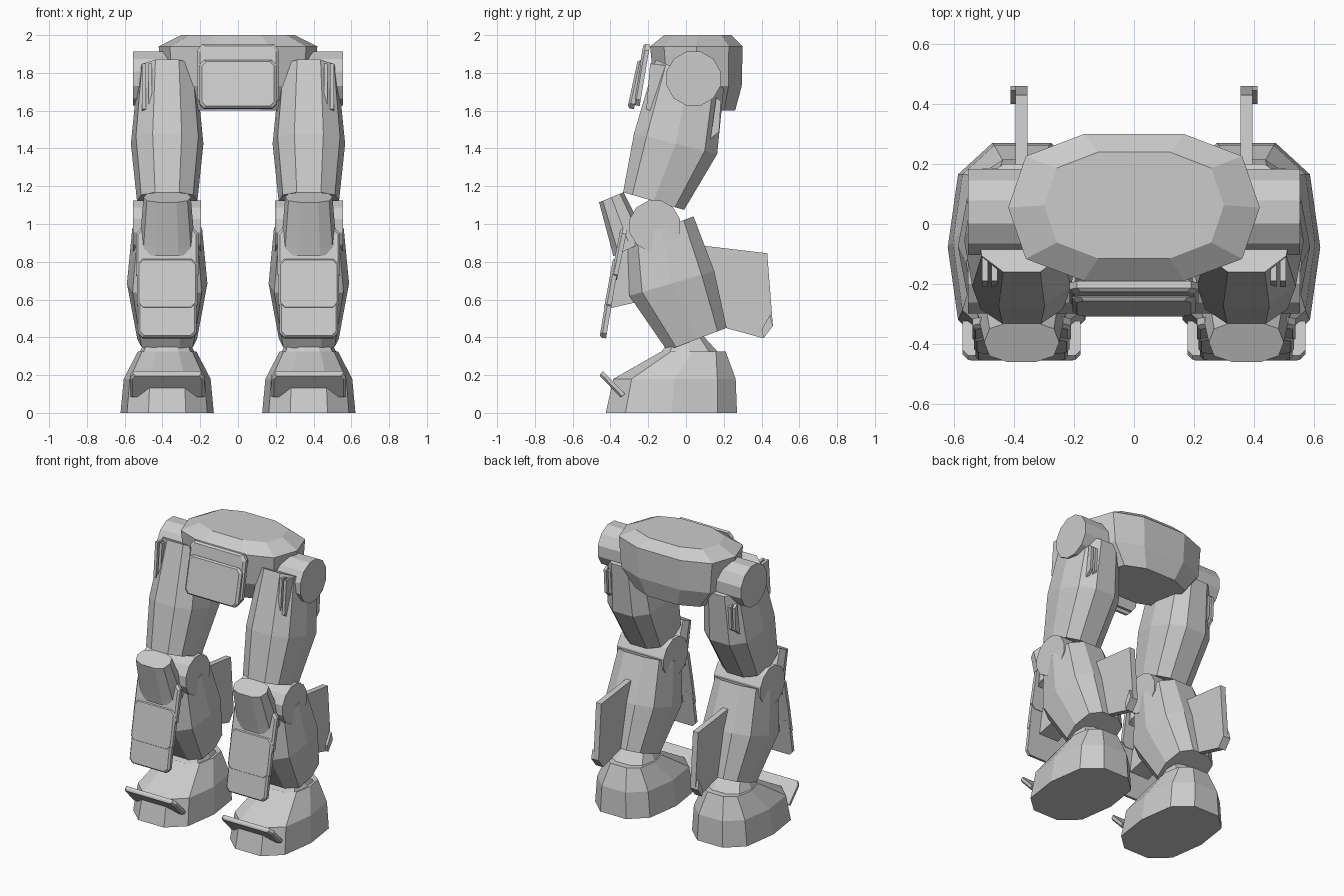
import bpy, bmesh, math
from mathutils import Vector

if "Cube" in bpy.data.objects:
    bpy.data.objects.remove(bpy.data.objects["Cube"])

LEG = 0.375  # leg centre line in x
HALF = [(0.4, -1), (0.86, -0.7), (1, 0), (0.86, 0.7), (0.4, 1)]
OUTLINE = HALF + [(-u, v) for u, v in reversed(HALF)]


def skin(name, rings, mirror=True):
    """Join matching point rings into a closed flat-shaded mesh."""
    bm = bmesh.new()
    vs = [[bm.verts.new(p) for p in r] for r in rings]
    n = len(vs[0])
    for a, b in zip(vs, vs[1:]):
        for i in range(n):
            j = (i + 1) % n
            bm.faces.new((a[i], a[j], b[j], b[i]))
    bm.faces.new(vs[0])
    bm.faces.new(vs[-1])
    bmesh.ops.recalc_face_normals(bm, faces=bm.faces)
    me = bpy.data.meshes.new(name)
    bm.to_mesh(me)
    bm.free()
    ob = bpy.data.objects.new(name, me)
    bpy.context.collection.objects.link(ob)
    if mirror:
        ob.modifiers.new("Mirror", "MIRROR")
    return ob


def loft(name, cx, sections, mirror=True):
    """Ten-sided body; section = half width, front (y,z), back (y,z)."""
    rings = []
    for w, f, b in sections:
        f, b = Vector((cx, *f)), Vector((cx, *b))
        c, h = (f + b) / 2, (b - f) / 2
        rings.append([c + h * v + Vector((w * u, 0, 0)) for u, v in OUTLINE])
    return skin(name, rings, mirror)


def prism(name, profile, x0, x1):
    """Side profile (y,z) extruded in x."""
    return skin(name, [[(x, y, z) for y, z in profile] for x in (x0, x1)])


def disc(name, y, z, r, x0, x1):
    pts = [(y + r * math.cos(math.tau * (i + .5) / 12),
            z + r * math.sin(math.tau * (i + .5) / 12)) for i in range(12)]
    return prism(name, pts, x0, x1)


def slab(name, outline, cx, top, bottom, t, mirror=True):
    """Tilted plate with chamfered front rim; outline = (x, fraction down)."""
    a, b = Vector((cx, *top)), Vector((cx, *bottom))
    d = b - a
    n = Vector((0, d.z, -d.y)).normalized()
    if n.y > 0:
        n = -n
    rings = []
    for depth, s in ((-t, 1), (-t * .35, 1), (0, .93)):
        rings.append([a + d * (.5 + (k - .5) * s) + n * depth + Vector((x * s, 0, 0))
                      for x, k in outline])
    return skin(name, rings, mirror)


def rounded(w, c=0.025, k=0.1):
    return [(-w + c, 0), (w - c, 0), (w, k), (w, 1 - k), (w - c, 1),
            (-w + c, 1), (-w, 1 - k), (-w, k)]


# Pelvis and front skirt
loft("pelvis", 0, [
    (0.29, (-0.12, 1.60), (0.26, 1.60)),
    (0.40, (-0.17, 1.73), (0.295, 1.73)),
    (0.42, (-0.19, 1.94), (0.30, 1.94)),
    (0.30, (-0.115, 2.0), (0.24, 2.0))], False)
slab("skirt_plate_upper", rounded(.215), 0, (-.225, 1.955), (-.28, 1.63), .035, False)
slab("skirt_plate_lower", rounded(.205), 0, (-.255, 1.87), (-.31, 1.615), .035, False)

# Hips and thighs
disc("hip_joint", 0.04, 1.77, 0.148, 0.30, 0.555)
loft("thigh", LEG, [
    (0.155, (-0.16, 1.87), (0.20, 1.72)),
    (0.192, (-0.275, 1.48), (0.165, 1.37)),
    (0.16, (-0.333, 1.168), (-0.01, 1.075))])
for i, x in enumerate((0.455, 0.488)):
    prism(f"thigh_front_fin_{i}", [(-.19, 1.85), (-.11, 1.84), (-.16, 1.58), (-.21, 1.61)], x, x + .02)
    prism(f"thigh_back_fin_{i}", [(.16, 1.67), (.185, 1.65), (.175, 1.49), (.13, 1.45)], x, x + .02)

# Knees
disc("knee_joint", -0.165, 0.99, 0.138, 0.195, 0.555)
loft("knee_guard", LEG, [
    (0.15, (-0.385, 0.83), (-0.21, 0.91)),
    (0.145, (-0.395, 0.87), (-0.22, 0.95)),
    (0.125, (-0.46, 1.115), (-0.33, 1.168))])

# Shins with layered front plates
loft("shin", LEG, [
    (0.158, (-0.10, 0.33), (0.215, 0.45)),
    (0.213, (-0.30, 0.62), (0.15, 0.75)),
    (0.185, (-0.31, 0.91), (0.04, 1.04))])
plates = [((-.345, .98), (-.40, .71)), ((-.385, .82), (-.435, .55)), ((-.415, .655), (-.458, .40))]
for i, (top, bottom) in enumerate(plates):
    slab(f"shin_plate_{i}", rounded(.165 - .005 * i), LEG, top, bottom, .035)
prism("shin_plate_mount", [(-.33, .93), (-.2, .85), (-.2, .6), (-.42, .55)], .30, .45)

# Calf fins
prism("calf_fin", [(.05, .89), (.43, .845), (.46, .46), (.41, .395), (.1, .48)], .355, .395)
prism("calf_fin_tip", [(.40, .44), (.445, .52), (.46, .46), (.41, .395)], .39, .412)

# Ankles, feet and toe bars
loft("ankle", LEG, [
    (0.15, (-0.14, 0.31), (0.18, 0.31)),
    (0.10, (-0.06, 0.42), (0.08, 0.42))])
loft("foot", LEG, [
    (0.247, (-0.425, 0), (0.27, 0)),
    (0.23, (-0.385, 0.18), (0.263, 0.18)),
    (0.155, (-0.13, 0.325), (0.21, 0.325))])
toe = [(-.18, 0), (.18, 0), (.197, .15), (.197, 1), (.15, 1), (.12, .7),
       (-.12, .7), (-.15, 1), (-.197, 1), (-.197, .15)]
slab("toe_bar", toe, LEG, (-.46, .20), (-.345, .08), .03)
